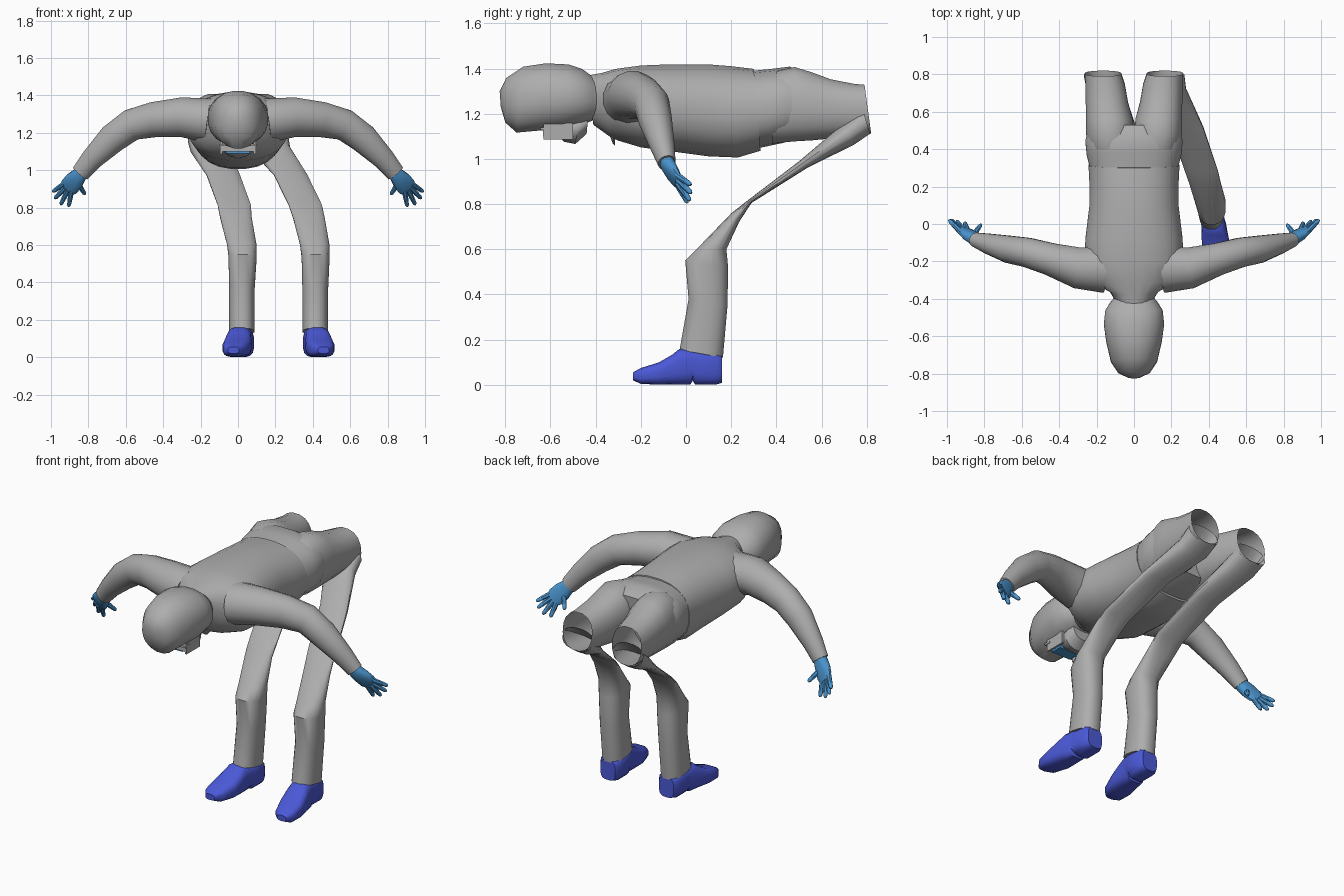
import bpy, bmesh, math
from mathutils import Vector

cube = bpy.data.objects.get("Cube")
if cube:
    bpy.data.objects.remove(cube, do_unlink=True)


def material(name, r, g, b):
    mat = bpy.data.materials.new(name)
    mat.use_nodes = True
    mat.diffuse_color = (r, g, b, 1)
    mat.node_tree.nodes["Principled BSDF"].inputs["Base Color"].default_value = (r, g, b, 1)
    return mat


GREY = material("cloth grey", .42, .42, .42)
BLUE = material("skin blue", .07, .3, .62)
INDIGO = material("shoe indigo", .07, .1, .68)


def finish(name, bm, mat):
    bmesh.ops.recalc_face_normals(bm, faces=bm.faces)
    mesh = bpy.data.meshes.new(name)
    bm.to_mesh(mesh)
    bm.free()
    mesh.materials.append(mat)
    obj = bpy.data.objects.new(name, mesh)
    bpy.context.collection.objects.link(obj)
    bpy.ops.object.select_all(action='DESELECT')
    obj.select_set(True)
    bpy.context.view_layer.objects.active = obj
    bpy.ops.object.shade_smooth_by_angle(angle=math.radians(40))
    return obj


def skin(name, frames, mat, sides=16, power=2.0, caps=(True, True)):
    """Bridge rings given as (centre, half axis u, half axis v)."""
    bm = bmesh.new()
    rings = []
    for centre, u, v in frames:
        ring = []
        for i in range(sides):
            t = math.tau * (i + .5) / sides
            c, s = math.cos(t), math.sin(t)
            c = math.copysign(abs(c) ** (2 / power), c)
            s = math.copysign(abs(s) ** (2 / power), s)
            ring.append(bm.verts.new(centre + u * c + v * s))
        rings.append(ring)
    for low, high in zip(rings, rings[1:]):
        for i in range(sides):
            j = (i + 1) % sides
            bm.faces.new((low[i], low[j], high[j], high[i]))
    for wanted, ring in zip(caps, (rings[0], rings[-1])):
        if wanted:
            bm.faces.new(ring)
    return finish(name, bm, mat)


def side_loft(name, rows, mat, xs, **options):
    """Rows: half width, then y and z of one edge and of the opposite edge."""
    frames = []
    for x, (w, y1, z1, y2, z2) in zip(xs, rows):
        a, b = Vector((x, y1, z1)), Vector((x, y2, z2))
        frames.append(((a + b) / 2, Vector((w, 0, 0)), (a - b) / 2))
    return skin(name, frames, mat, **options)


def path_loft(name, rows, mat, side, **options):
    """Rows: x, y, z, half depth along y, half width across; mirrored by side."""
    points = [Vector((side * r[0], r[1], r[2])) for r in rows]
    frames = []
    for i, row in enumerate(rows):
        tangent = (points[min(i + 1, len(rows) - 1)] - points[max(i - 1, 0)]).normalized()
        u = Vector((0, 1, 0))
        u = (u - tangent * u.dot(tangent)).normalized()
        frames.append((points[i], u * row[3], tangent.cross(u) * row[4]))
    return skin(name, frames, mat, **options)


def box(name, low, high, mat):
    bm = bmesh.new()
    bmesh.ops.create_cube(bm, size=1)
    low, high = Vector(low), Vector(high)
    for v in bm.verts:
        v.co = (low + high) / 2 + v.co * (high - low)
    return finish(name, bm, mat)


# Shirt body, bent forward to the horizontal
torso = [
    (.09, -.44, 1.37, -.41, 1.15), (.13, -.38, 1.38, -.34, 1.10),
    (.23, -.31, 1.4, -.3, 1.08), (.27, -.2, 1.415, -.2, 1.05),
    (.26, -.08, 1.42, -.05, 1.03), (.24, .1, 1.42, .1, 1.01),
    (.24, .2, 1.412, .23, 1.005), (.245, .3, 1.4, .33, 1.035),
]
side_loft("shirt_body", torso, GREY, [0] * 8, sides=24, power=2.3)

# Trouser seat
seat = [
    (.235, .28, 1.39, .31, 1.045), (.255, .38, 1.4, .36, 1.055),
    (.262, .46, 1.41, .43, 1.07), (.24, .53, 1.37, .51, 1.1),
]
side_loft("trouser_seat", seat, GREY, [0] * 4, sides=24, power=2.5)

# Thighs, open at the knee
thigh = [
    (.12, .40, 1.39, .38, 1.065), (.128, .48, 1.41, .48, 1.075),
    (.127, .56, 1.385, .56, 1.08), (.115, .64, 1.355, .66, 1.09),
    (.107, .74, 1.335, .76, 1.1), (.098, .79, 1.33, .82, 1.11),
]
# Shins, squeezed flat between the knee and the calf
shin = [
    (.068, -.03, .155, .165, .12), (.07, .01, .38, .185, .35),
    (.076, -.005, .55, .188, .52), (.08, .05, .605, .18, .6),
    (.085, .2, .76, .235, .72), (.09, .28, .822, .29, .805),
    (.09, .5, .99, .54, .962), (.1, .7, 1.16, .74, 1.06),
    (.1, .78, 1.23, .815, 1.11),
]
shoe = [
    (.03, -.235, .055, -.235, .02), (.06, -.2, .075, -.2, .004),
    (.076, -.12, .1, -.12, 0), (.072, -.06, .135, -.05, 0),
    (.066, -.03, .16, .02, 0), (.066, .02, .16, .03, .018),
    (.066, .06, .155, .04, 0), (.066, .14, .145, .13, 0),
    (.05, .16, .13, .16, .008),
]
shin_xs = {
    "left": (.413, .413, .415, .41, .38, .36, .28, .18, .17),
    "right": (.02, .02, .025, .02, -.01, -.02, -.08, -.155, -.17),
}
for label, side in (("left", 1), ("right", -1)):
    thigh_xs = [side * x for x in (.12, .13, .132, .145, .155, .165)]
    side_loft(label + "_thigh", thigh, GREY, thigh_xs, power=2.3, caps=(False, False))
    xs = shin_xs[label]
    side_loft(label + "_shin", shin, GREY, xs, power=2.4, caps=(True, False))
    # Shoe toes splay outward from the ankle
    shoe_xs = [xs[0] + side * .03 * max(0, .06 - row[1]) / .2 for row in shoe]
    side_loft(label + "_shoe", shoe, INDIGO, shoe_xs, power=3.2)

# Hooded head, face down
head = [
    (.03, -.825, 1.3, -.82, 1.23), (.085, -.795, 1.36, -.80, 1.16),
    (.125, -.72, 1.41, -.75, 1.115), (.15, -.62, 1.425, -.64, 1.125),
    (.163, -.52, 1.42, -.55, 1.13), (.155, -.46, 1.4, -.46, 1.15),
    (.125, -.42, 1.37, -.41, 1.17), (.09, -.38, 1.35, -.37, 1.18),
]
side_loft("head", head, GREY, [0] * 8, sides=20, power=2.2)
jaw = [
    (.05, -.58, 1.16, -.575, 1.115), (.08, -.53, 1.18, -.54, 1.075),
    (.088, -.47, 1.2, -.49, 1.065), (.065, -.43, 1.22, -.44, 1.11),
]
side_loft("jaw", jaw, GREY, [0] * 4)

# Face opening with its rim
box("face", (-.065, -.625, 1.09), (.065, -.555, 1.135), BLUE)
box("brow_rim", (-.1, -.645, 1.128), (.1, -.605, 1.14), GREY)
box("front_rim", (-.09, -.634, 1.1), (.09, -.625, 1.135), GREY)
for label, side in (("left", 1), ("right", -1)):
    box(label + "_rim", (side * .09 - .006, -.63, 1.085), (side * .09 + .006, -.5, 1.16), GREY)

# Collar point below the throat
collar = [(.07, -.36, 1.16, -.31, 1.1), (.015, -.325, 1.07, -.315, 1.06)]
side_loft("collar", collar, GREY, [0, 0], sides=8)

# Sleeves and hands, spread to both sides
sleeve = [
    (.16, -.24, 1.265, .13, .12), (.3, -.235, 1.283, .112, .108),
    (.45, -.187, 1.27, .088, .096), (.57, -.152, 1.242, .08, .086),
    (.67, -.135, 1.17, .074, .08), (.78, -.105, 1.06, .055, .06),
    (.843, -.085, .983, .04, .05),
]
palm = [
    (.825, -.09, 1, .032, .04), (.85, -.08, .972, .032, .042),
    (.875, -.062, .943, .028, .052), (.9, -.042, .913, .02, .054),
    (.918, -.027, .895, .012, .043),
]
fingers = {
    "index": ((.89, -.04, .893), (.905, .008, .805)),
    "middle": ((.91, -.036, .893), (.948, .018, .815)),
    "ring": ((.922, -.036, .907), (.98, .024, .848)),
    "little": ((.928, -.04, .927), (.99, .022, .885)),
    "thumb": ((.86, -.06, .935), (.817, -.002, .87)),
}
for label, side in (("left", 1), ("right", -1)):
    path_loft(label + "_sleeve", sleeve, GREY, side)
    path_loft(label + "_palm", palm, BLUE, side, sides=12, power=2.5)
    for finger, (base, tip) in fingers.items():
        a, b = Vector(base), Vector(tip)
        rows = [(*a.lerp(b, t), r, r) for t, r in ((0, .016), (.5, .014), (.9, .011), (1, .005))]
        path_loft(f"{label}_{finger}_finger", rows, BLUE, side, sides=8)
